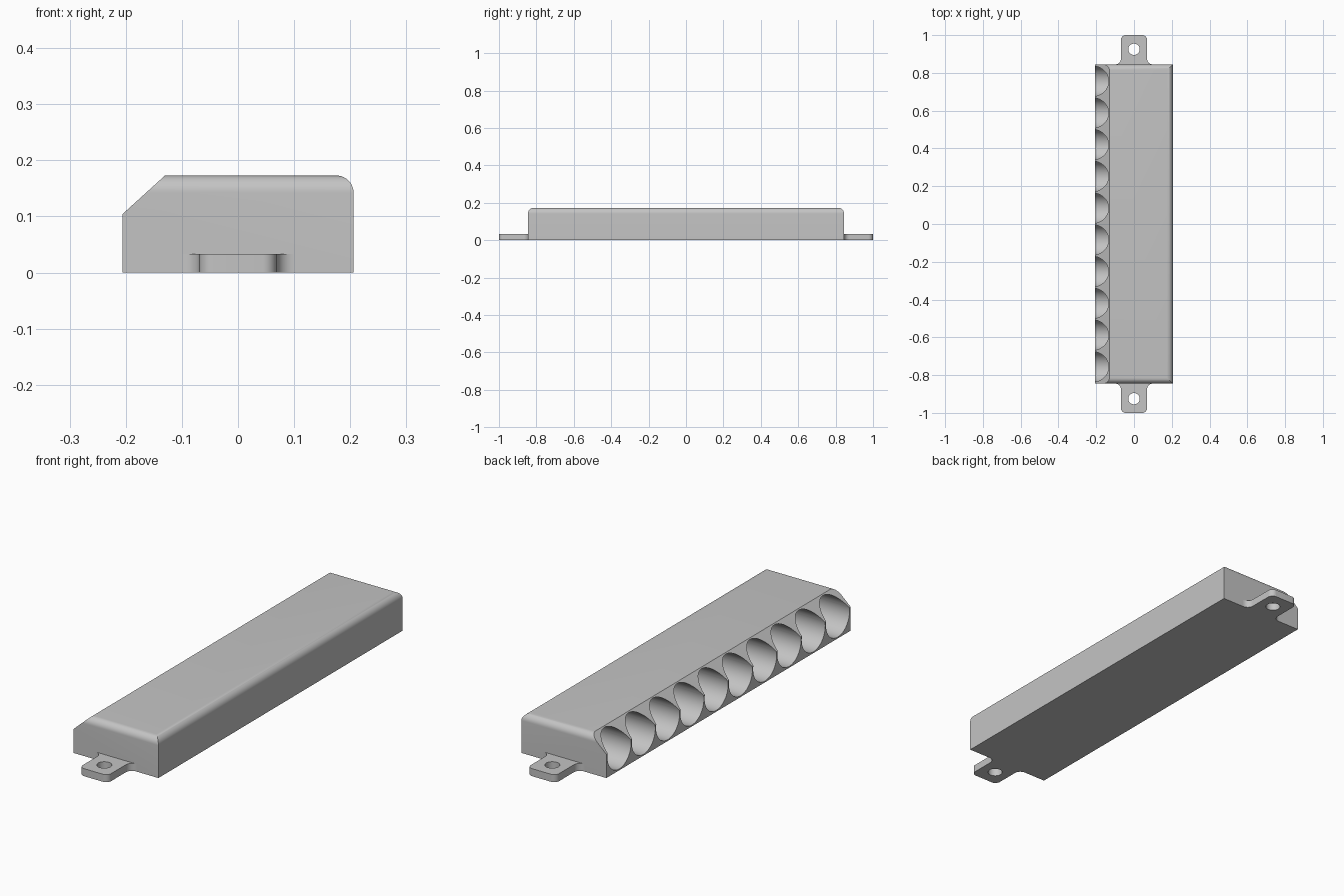
import bpy, bmesh, math
from mathutils import Matrix, Vector

if "Cube" in bpy.data.objects:
    bpy.data.objects.remove(bpy.data.objects["Cube"])

HALF_W, HALF_L, HEIGHT = 0.206, 0.845, 0.173
TAB_W, TAB_H, TAB_END = 0.069, 0.033, 1.0
HOLES, PITCH, HOLE_R = 10, 0.168, 0.0815

grey = bpy.data.materials.new("plain grey")
grey.use_nodes = True
grey.diffuse_color = (0.55, 0.55, 0.55, 1)
grey.node_tree.nodes["Principled BSDF"].inputs["Base Color"].default_value = grey.diffuse_color


def make(name, bm):
    bmesh.ops.recalc_face_normals(bm, faces=bm.faces[:])
    mesh = bpy.data.meshes.new(name)
    bm.to_mesh(mesh)
    bm.free()
    obj = bpy.data.objects.new(name, mesh)
    bpy.context.collection.objects.link(obj)
    mesh.materials.append(grey)
    return obj


def prism(points, vector):
    """Closed outline pushed along a vector."""
    bm = bmesh.new()
    face = bm.faces.new([bm.verts.new(p) for p in points])
    ext = bmesh.ops.extrude_face_region(bm, geom=[face])
    verts = [g for g in ext["geom"] if isinstance(g, bmesh.types.BMVert)]
    bmesh.ops.translate(bm, verts=verts, vec=Vector(vector))
    return bm


def cylinder(bm, radius, depth, matrix):
    bmesh.ops.create_cone(bm, cap_ends=True, segments=64, radius1=radius,
                          radius2=radius, depth=depth, matrix=matrix)


def cut(obj, cutter):
    mod = obj.modifiers.new("cut", "BOOLEAN")
    mod.operation, mod.solver, mod.object = "DIFFERENCE", "EXACT", cutter
    bpy.context.view_layer.objects.active = obj
    bpy.ops.object.modifier_apply(modifier=mod.name)
    bpy.data.objects.remove(cutter)


def smooth(obj):
    bpy.ops.object.select_all(action="DESELECT")
    obj.select_set(True)
    bpy.context.view_layer.objects.active = obj
    bpy.ops.object.shade_smooth_by_angle(angle=math.radians(30))


def arc(cx, cy, r, start, end, steps=10):
    angles = [math.radians(start + (end - start) * i / steps) for i in range(steps + 1)]
    return [(cx + r * math.cos(a), cy + r * math.sin(a)) for a in angles]


# Housing: block with rounded top edges on three sides
bm = bmesh.new()
bmesh.ops.create_cube(bm, size=1, matrix=Matrix.Translation((0, 0, HEIGHT / 2))
                      @ Matrix.Diagonal((2 * HALF_W, 2 * HALF_L, HEIGHT, 1)))
top = [e for e in bm.edges if all(v.co.z > 0.1 for v in e.verts)
       and not all(v.co.x < 0 for v in e.verts)]
bmesh.ops.bevel(bm, geom=top, offset=0.031, segments=10, profile=0.5, affect="EDGES")
housing = make("housing", bm)

# Sloped edge along the open side
slope = [(-HALF_W, -1, 0.104), (-0.13, -1, HEIGHT),
         (-0.1, -1, 0.2), (-0.3, -1, 0.2), (-0.3, -1, 0.0195)]
cut(housing, make("slope_cutter", prism(slope, (0, 2, 0))))

# Row of round sockets
bm = bmesh.new()
for i in range(HOLES):
    y = (i - (HOLES - 1) / 2) * PITCH
    cylinder(bm, HOLE_R, 0.4, Matrix.Translation((-0.12, y, 0.0875))
             @ Matrix.Rotation(math.pi / 2, 4, "Y"))
cut(housing, make("socket_cutter", bm))
smooth(housing)

# Mounting tabs with rounded corners, flared roots and a screw hole
R, C = 0.03, 0.025
half = ([(TAB_W + R, HALF_L - 0.01)]
        + arc(TAB_W + R, HALF_L + R, R, 270, 180)
        + arc(TAB_W - C, TAB_END - C, C, 0, 90))
outline = half + [(-x, y) for x, y in reversed(half)]
for name, side in (("back_tab", 1), ("front_tab", -1)):
    tab = make(name, prism([(x, side * y, 0) for x, y in outline], (0, 0, TAB_H)))
    bm = bmesh.new()
    cylinder(bm, 0.03, 0.2, Matrix.Translation((0, side * 0.925, 0)))
    cut(tab, make("screw_cutter", bm))
    smooth(tab)
